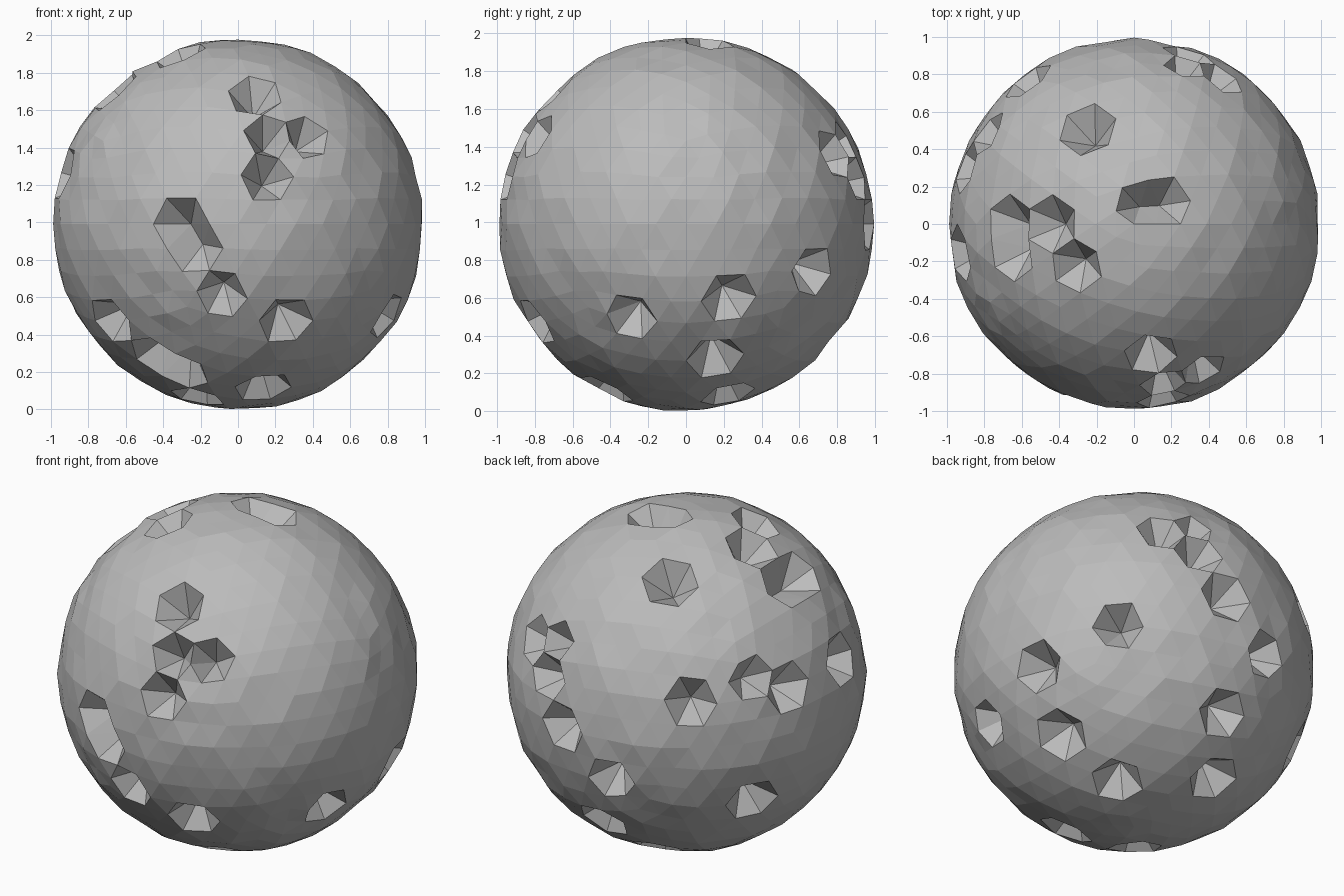
import bpy, bmesh, random
from mathutils import Vector

cube = bpy.data.objects.get("Cube")
if cube:
    bpy.data.objects.remove(cube, do_unlink=True)

RADIUS = 0.99
PIT = 0.82          # radius of a crater floor relative to the ball
random.seed(4)

# Crater directions from the centre of the ball
CRATERS = [
    # front
    (.09, -.69, .7), (.15, -.95, .22), (.16, -.85, .47), (.37, -.8, .46),
    (-.3, -.94, .02), (-.24, -.95, -.12), (-.08, -.91, -.37), (.28, -.8, -.51),
    # front underside
    (-.5, -.47, -.71), (-.32, -.5, -.79), (-.72, -.45, -.5),
    (-.15, -.2, -.94), (.2, -.37, -.88),
    # top
    (-.24, .5, .81), (-.44, .01, .88), (-.33, -.25, .88),
    (-.67, .06, .72), (-.66, -.11, .72), (.03, .1, .98), (.17, .1, .96),
    # left and underside
    (.69, .66, -.24), (.9, .25, -.38), (.67, .16, -.7), (.36, .24, -.89),
    (.8, -.28, -.5),
    # back
    (.28, .85, .44), (.5, .78, .35), (.27, .92, .23), (.13, .98, 0),
    (-.15, .94, -.22), (.02, .79, -.59), (-.2, .44, -.86),
    # right
    (-.6, .75, .24), (-.9, .28, .27), (-.76, .5, .4), (-.79, .46, -.37),
    (-.92, -.17, .29),
]

# Low-poly ball with a slightly uneven surface
bm = bmesh.new()
bmesh.ops.create_icosphere(bm, subdivisions=4, radius=1)
bm.verts.ensure_lookup_table()
directions = [v.co.normalized() for v in bm.verts]
for v in bm.verts:
    v.co *= RADIUS + random.uniform(-.008, .008)

# Each crater is one vertex pushed inward
for crater in CRATERS:
    aim = Vector(crater).normalized()
    i = max(range(len(directions)), key=lambda k: directions[k].dot(aim))
    bm.verts[i].co = directions[i] * RADIUS * PIT

mesh = bpy.data.meshes.new("cratered_ball")
bm.to_mesh(mesh)
bm.free()
ball = bpy.data.objects.new("cratered_ball", mesh)
ball.location.z = RADIUS
bpy.context.collection.objects.link(ball)

# Grey stone
stone = bpy.data.materials.new("grey_stone")
stone.use_nodes = True
grey = (.5, .5, .5, 1)
stone.diffuse_color = grey
stone.node_tree.nodes["Principled BSDF"].inputs["Base Color"].default_value = grey
mesh.materials.append(stone)
